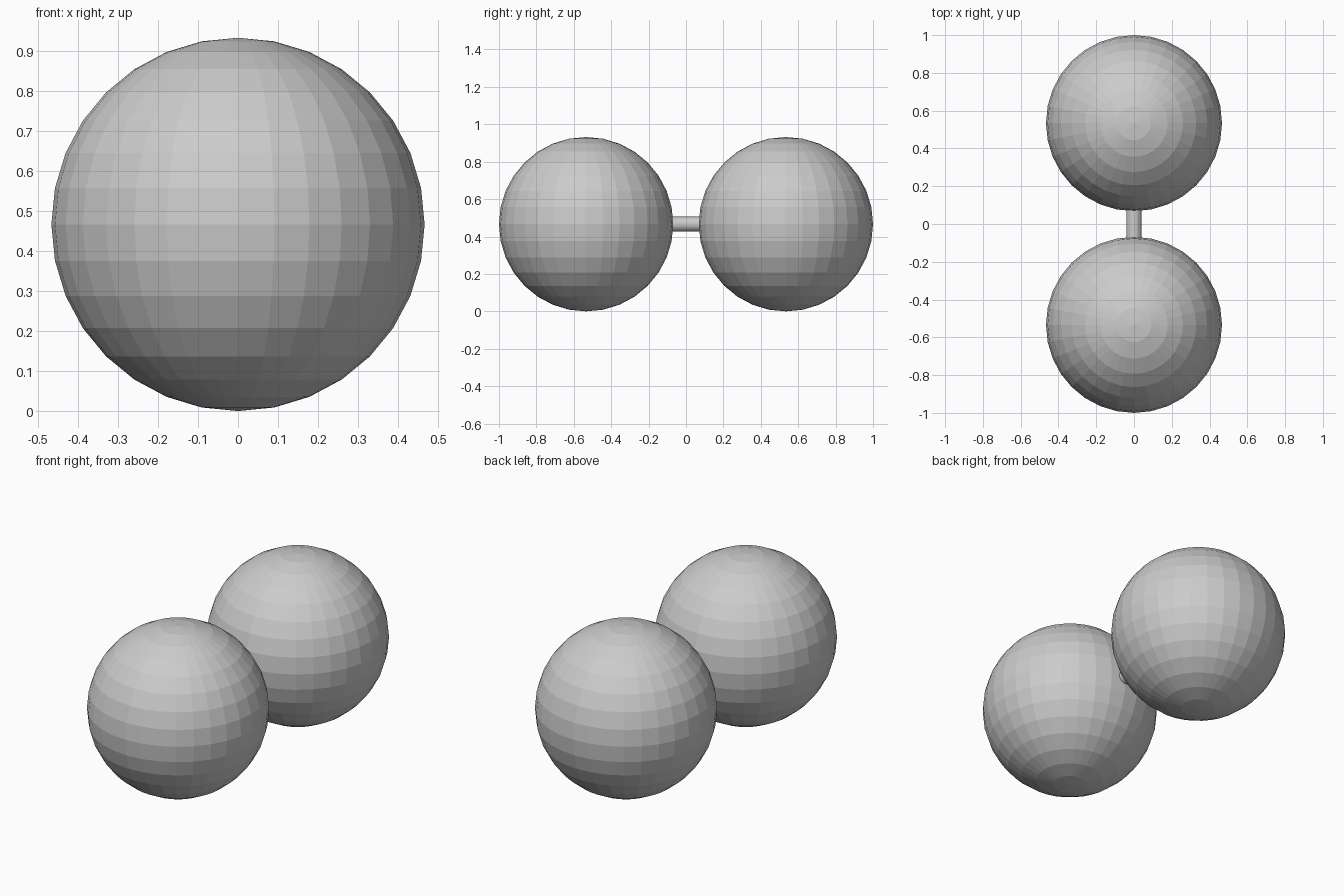
import bpy, math

if "Cube" in bpy.data.objects:
    bpy.data.objects.remove(bpy.data.objects["Cube"])

R = 0.466          # ball radius
CY = 1.0 - R       # ball centre distance from the middle

# Two faceted balls
for name, side in (("front_ball", -1), ("back_ball", 1)):
    bpy.ops.mesh.primitive_uv_sphere_add(segments=32, ring_count=16, radius=R,
                                         location=(0, side * CY, R))
    bpy.context.object.name = name

# Thin handle bar joining the balls, its ends buried in them
bpy.ops.mesh.primitive_cylinder_add(vertices=32, radius=0.04, depth=0.18,
                                    location=(0, 0, R),
                                    rotation=(math.pi / 2, 0, 0))
bpy.context.object.name = "handle_bar"
